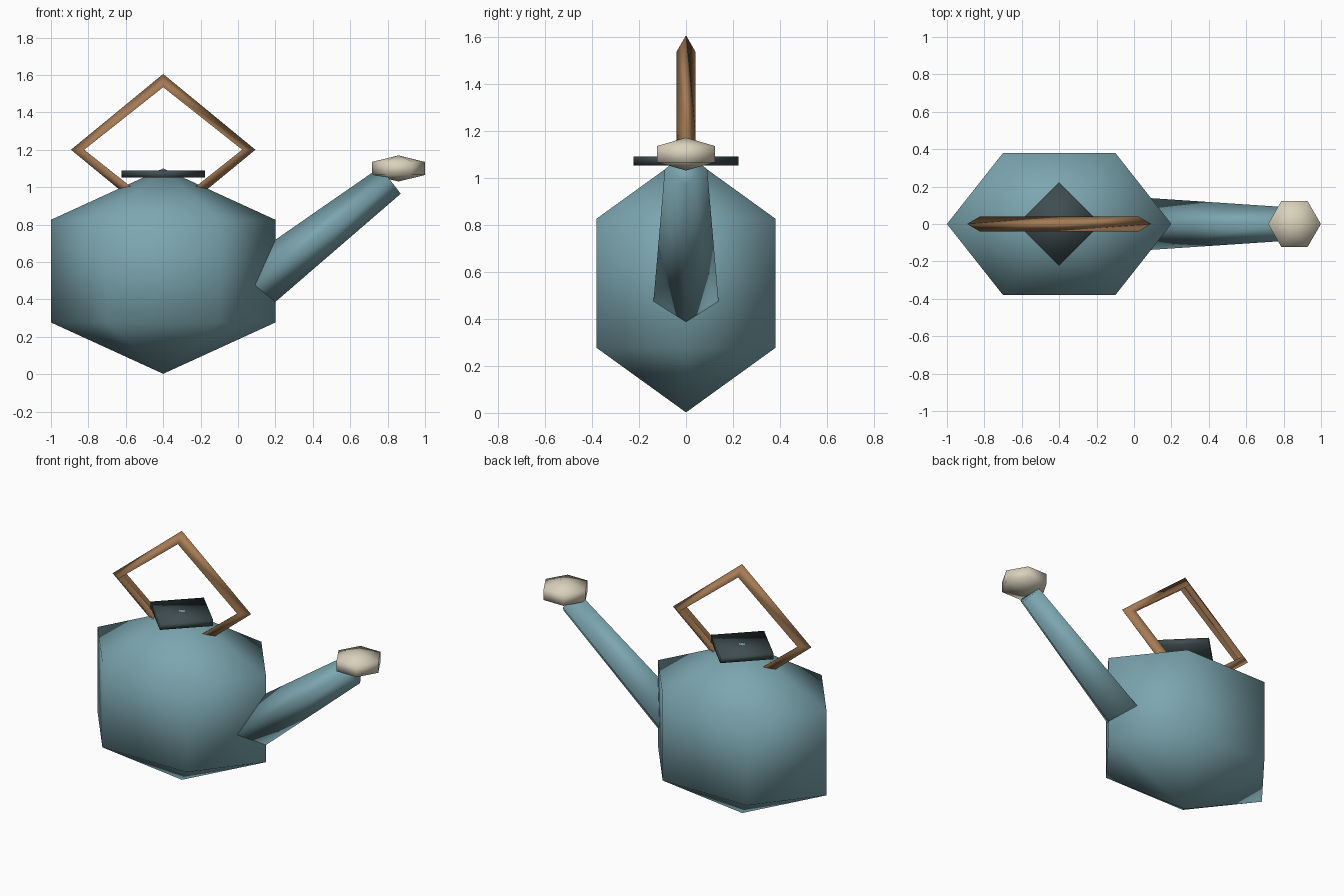
import bpy
from math import radians
from mathutils import Vector

if "Cube" in bpy.data.objects:
    bpy.data.objects.remove(bpy.data.objects["Cube"])


def material(name, rgb):
    m = bpy.data.materials.new(name)
    m.diffuse_color = (*rgb, 1)
    m.use_nodes = True
    m.node_tree.nodes["Principled BSDF"].inputs["Base Color"].default_value = m.diffuse_color
    return m


teal = material("teal_enamel", (0.20, 0.38, 0.43))
wood = material("wood", (0.38, 0.20, 0.09))
cream = material("cream", (0.70, 0.64, 0.50))
dark = material("dark_metal", (0.05, 0.075, 0.08))


def finish(name, mat):
    ob = bpy.context.object
    ob.name = ob.data.name = name
    ob.data.materials.append(mat)
    bpy.ops.object.transform_apply(location=False, rotation=True, scale=True)
    bpy.ops.object.shade_smooth()
    return ob


def hex_ball(name, loc, size, mat):
    # six-sided ball with two rings between its poles, corners along x
    bpy.ops.mesh.primitive_uv_sphere_add(segments=6, ring_count=3, radius=1, location=loc,
                                         rotation=(0, 0, radians(90)))
    bpy.context.object.scale = (size[1], size[0], size[2])
    return finish(name, mat)


# Body and sprinkler head
hex_ball("body", (-0.4, 0, 0.551), (0.693, 0.507, 0.549), teal)
hex_ball("spout_head", (0.858, 0, 1.10), (0.163, 0.163, 0.07), cream)

# Four-sided tapered spout
start, end = Vector((0.02, 0, 0.42)), Vector((0.815, 0, 1.036))
axis = end - start
bpy.ops.mesh.primitive_cone_add(vertices=4, radius1=0.143, radius2=0.09, depth=axis.length,
                                location=(start + end) / 2,
                                rotation=axis.to_track_quat('Z', 'Y').to_euler())
finish("spout", teal)

# Diamond lid
bpy.ops.mesh.primitive_cylinder_add(vertices=4, radius=0.223, depth=0.038, location=(-0.4, 0, 1.071))
finish("lid", dark)

# Diamond ring handle, its lower corner sunk into the body
bpy.ops.mesh.primitive_torus_add(major_segments=4, minor_segments=3, major_radius=0.446,
                                 minor_radius=0.047, location=(-0.4, 0, 1.2),
                                 rotation=(radians(90), 0, 0))
for v in bpy.context.object.data.vertices:
    # draw the upper and lower corners in, keeping the bar's thickness
    if abs(v.co.x) < 0.01:
        v.co.y -= 0.088 if v.co.y > 0 else -0.088
finish("handle", wood)
